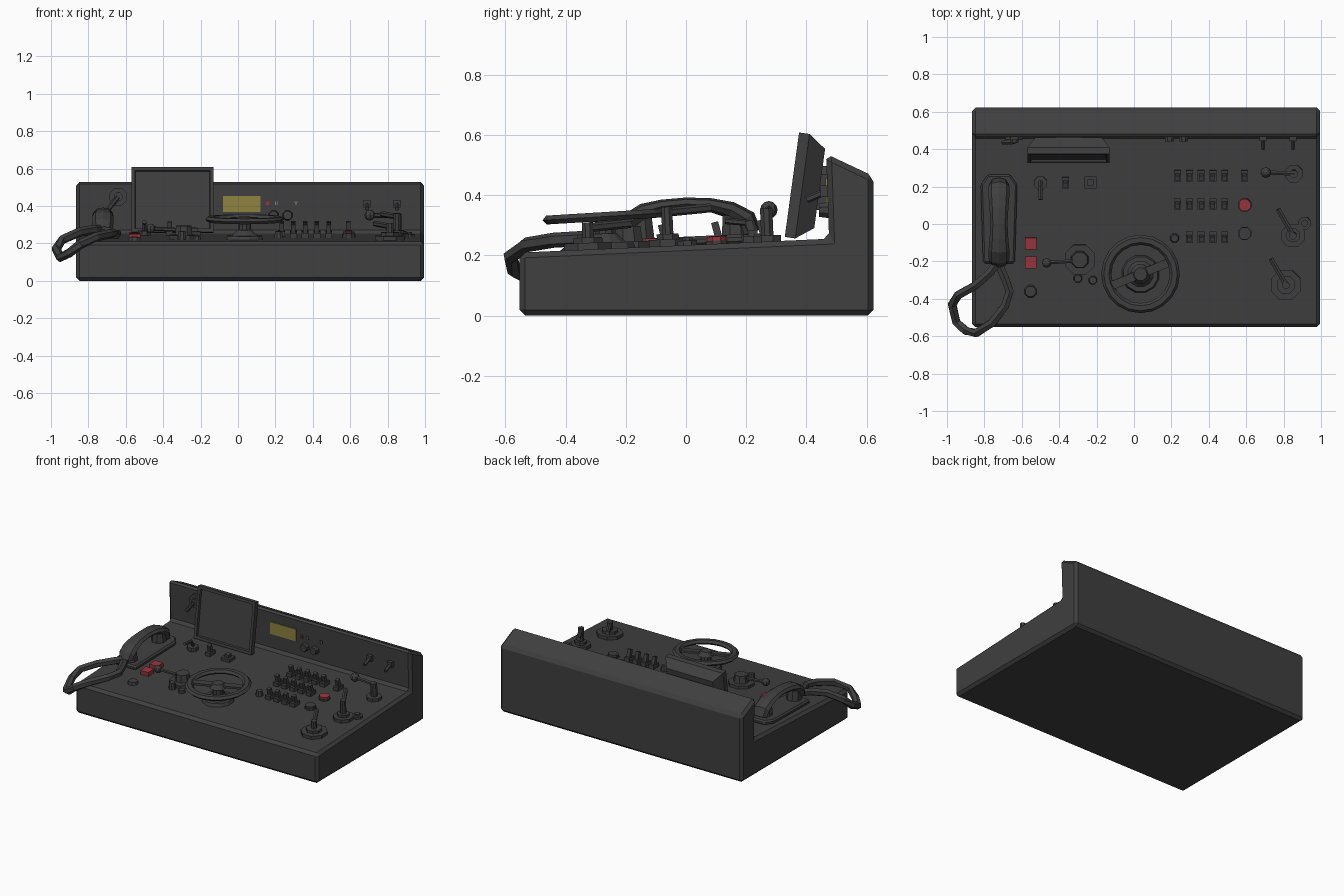
import bpy, bmesh, math
from mathutils import Vector, Matrix, Euler

if "Cube" in bpy.data.objects:
    bpy.data.objects.remove(bpy.data.objects["Cube"])


def material(name, rgb):
    m = bpy.data.materials.new(name)
    m.diffuse_color = (*rgb, 1)
    m.use_nodes = True
    m.node_tree.nodes["Principled BSDF"].inputs["Base Color"].default_value = m.diffuse_color
    return m


GRAY = material("dark gray", (0.050, 0.050, 0.050))
RED = material("button red", (0.31, 0.036, 0.045))
YELLOW = material("display yellow", (0.28, 0.23, 0.05))
PALE = material("pale gray", (0.30, 0.30, 0.30))
SLOPE = 0.0445
TILT = (math.atan(SLOPE), 0, 0)
FACE = (math.radians(90), 0, 0)      # axis pointing out of the back panel


def deck(x, y, h=0.0):
    return Vector((x, y, 0.234 + SLOPE * y + h))


def panel(x, z, out=0.0):
    return Vector((x, 0.475 - 0.036 * (z - 0.255) - out, z))


def finish(name, bm, mat, bevel=0, segments=1):
    bmesh.ops.recalc_face_normals(bm, faces=bm.faces)
    me = bpy.data.meshes.new(name)
    bm.to_mesh(me)
    bm.free()
    me.materials.append(mat)
    ob = bpy.data.objects.new(name, me)
    bpy.context.collection.objects.link(ob)
    if bevel:
        b = ob.modifiers.new("bevel", 'BEVEL')
        b.width, b.segments, b.limit_method = bevel, segments, 'ANGLE'
        b.angle_limit = math.radians(20)
    return ob


def place(loc, rot):
    return Matrix.Translation(loc) @ Euler(rot).to_matrix().to_4x4()


def box(name, loc, size, mat=GRAY, rot=TILT, bevel=0):
    bm = bmesh.new()
    bmesh.ops.create_cube(bm, size=1, matrix=place(loc, rot) @ Matrix.Diagonal((*size, 1)))
    return finish(name, bm, mat, bevel)


def cyl(name, loc, r, h, mat=GRAY, rot=TILT, r2=None, sides=8):
    """Cylinder or cone standing on loc."""
    bm = bmesh.new()
    m = place(loc, rot) @ Matrix.Translation((0, 0, h / 2)) @ Matrix.Rotation(math.pi / sides, 4, 'Z')
    bmesh.ops.create_cone(bm, cap_ends=True, segments=sides, radius1=r,
                          radius2=r if r2 is None else r2, depth=h, matrix=m)
    return finish(name, bm, mat)


def ball(name, loc, r):
    bm = bmesh.new()
    bmesh.ops.create_uvsphere(bm, u_segments=8, v_segments=6, radius=r, matrix=Matrix.Translation(loc))
    return finish(name, bm, GRAY)


def tube(name, pts, wide, tall=None, ref=(0, 0, 1), sides=8):
    """Sweep an oval along points; wide and tall are radii (number or list)."""
    pts = [Vector(p) for p in pts]
    n = len(pts)
    wide = wide if isinstance(wide, list) else [wide] * n
    tall = wide if tall is None else tall
    bm = bmesh.new()
    rings = []
    for i, p in enumerate(pts):
        t = (pts[min(i + 1, n - 1)] - pts[max(i - 1, 0)]).normalized()
        a = Vector(ref)
        a = (a - t * a.dot(t)).normalized()
        b = t.cross(a)
        rings.append([bm.verts.new(p + a * wide[i] * math.cos(k * math.tau / sides)
                                   + b * tall[i] * math.sin(k * math.tau / sides)) for k in range(sides)])
    for q, r in zip(rings, rings[1:]):
        for k in range(sides):
            j = (k + 1) % sides
            bm.faces.new((q[k], q[j], r[j], r[k]))
    bm.faces.new(rings[0])
    bm.faces.new(rings[-1])
    return finish(name, bm, GRAY)


# console body: side profile extruded across the width
bm = bmesh.new()
prof = [(-0.552, 0), (0.622, 0), (0.622, 0.463), (0.465, 0.537), (0.475, 0.255), (-0.552, 0.209)]
f = bm.faces.new([bm.verts.new((-0.865, y, z)) for y, z in prof])
ext = bmesh.ops.extrude_face_region(bm, geom=[f])
bmesh.ops.translate(bm, vec=(1.86, 0, 0), verts=[v for v in ext["geom"] if isinstance(v, bmesh.types.BMVert)])
finish("console_body", bm, GRAY, 0.018)

# tilted monitor with recessed screen and tapered back
bm = bmesh.new()
bmesh.ops.create_cube(bm, size=1, matrix=Matrix.Diagonal((0.44, 0.035, 0.35, 1)))
bm.faces.ensure_lookup_table()
bm.normal_update()
front = min(bm.faces, key=lambda q: q.calc_center_median().y)
back = max(bm.faces, key=lambda q: q.calc_center_median().y)
bmesh.ops.inset_individual(bm, faces=[front], thickness=0.026, depth=0)
bmesh.ops.inset_individual(bm, faces=[front], thickness=0.005, depth=-0.015)
bmesh.ops.inset_individual(bm, faces=[back], thickness=0.06, depth=0.058)
bmesh.ops.transform(bm, matrix=place((-0.35, 0.369, 0.432), (math.radians(-7.8), 0, 0)), verts=bm.verts)
finish("monitor", bm, GRAY)
box("monitor_mount", (-0.35, 0.455, 0.41), (0.14, 0.05, 0.12), rot=(0, 0, 0))

# steering wheel on a stepped pedestal
WX, WY = 0.035, -0.267
cyl("wheel_base", deck(WX, WY, -0.005), 0.105, 0.025, r2=0.095, sides=12)
cyl("wheel_pedestal", deck(WX, WY, 0.02), 0.07, 0.03, r2=0.04, sides=12)
cyl("wheel_column", deck(WX, WY, 0.05), 0.035, 0.06, sides=10)
bm = bmesh.new()
wheel_m = place(deck(WX, WY, 0.107), (math.radians(3.5), 0, 0))
N, M = 20, 6
ring = [[bm.verts.new(wheel_m @ Vector(((0.183 + 0.027 * math.cos(b)) * math.cos(a),
                                        (0.183 + 0.027 * math.cos(b)) * math.sin(a),
                                        0.017 * math.sin(b))))
         for b in (j * math.tau / M for j in range(M))] for a in (i * math.tau / N for i in range(N))]
for i in range(N):
    for j in range(M):
        i2, j2 = (i + 1) % N, (j + 1) % M
        bm.faces.new((ring[i][j], ring[i2][j], ring[i2][j2], ring[i][j2]))
finish("wheel_rim", bm, GRAY)
box("wheel_spokes", deck(WX, WY, 0.105), (0.34, 0.045, 0.014), rot=(math.radians(3.5), 0, math.radians(22)))
cyl("wheel_hub", deck(WX, WY, 0.09), 0.055, 0.03, r2=0.035, sides=10)

# telephone cradle, handset and looped cord
PX = -0.722
bm = bmesh.new()
cradle = [(-0.085, -0.21), (0.085, -0.21), (0.098, 0.21), (0.06, 0.265), (-0.06, 0.265), (-0.098, 0.21)]
f = bm.faces.new([bm.verts.new(deck(PX + x, y, -0.005)) for x, y in cradle])
ext = bmesh.ops.extrude_face_region(bm, geom=[f])
bmesh.ops.translate(bm, vec=(0, 0, 0.033), verts=[v for v in ext["geom"] if isinstance(v, bmesh.types.BMVert)])
finish("phone_cradle", bm, GRAY, 0.01)
path = [(0.215, 0.275), (0.2, 0.32), (0.15, 0.35), (0.08, 0.367), (0, 0.37),
        (-0.08, 0.362), (-0.14, 0.345), (-0.185, 0.31), (-0.2, 0.275)]
tube("phone_handset", [(PX, y, z) for y, z in path],
     [0.05, 0.057, 0.056, 0.05, 0.046, 0.05, 0.056, 0.057, 0.05],
     [0.035, 0.034, 0.028, 0.023, 0.022, 0.023, 0.028, 0.034, 0.035], ref=(1, 0, 0))
for name, y in (("earpiece", 0.165), ("mouthpiece", -0.15)):
    cyl(name, deck(PX, y, 0.02), 0.05, 0.085, r2=0.042)
cord = [(-0.72, -0.19, 0.275), (-0.77, -0.26, 0.275), (-0.85, -0.33, 0.26), (-0.94, -0.38, 0.22),
        (-0.972, -0.43, 0.17), (-0.95, -0.525, 0.125), (-0.9, -0.57, 0.15), (-0.845, -0.583, 0.195),
        (-0.76, -0.53, 0.235), (-0.69, -0.44, 0.25), (-0.665, -0.36, 0.255), (-0.69, -0.29, 0.26),
        (-0.73, -0.2, 0.27)]
tube("phone_cord", cord, 0.025, sides=6)


# toggle switches in rows on the deck
def toggle(x, y):
    box("toggle_base", deck(x, y, 0.012), (0.037, 0.06, 0.028))
    box("toggle_lever", deck(x, y - 0.005, 0.045), (0.024, 0.024, 0.055), rot=(math.radians(15), 0, 0))


for y, first in ((0.257, 0), (0.107, 0), (-0.07, 1)):
    for i in range(first, 5):
        toggle(0.233 + 0.063 * i, y)
toggle(0.59, 0.257)
toggle(-0.366, 0.22)
cyl("row_knob", deck(0.217, -0.075, -0.005), 0.026, 0.04, r2=0.02)

# push buttons
for y in (-0.104, -0.205):
    box("red_square_button", deck(-0.553, y, 0.012), (0.062, 0.062, 0.03), RED)
cyl("round_button", deck(-0.553, -0.36, -0.005), 0.037, 0.022, r2=0.03)
for y, m in ((0.102, RED), (-0.05, GRAY)):
    cyl("round_button_collar", deck(0.592, y, -0.005), 0.038, 0.015)
    cyl("round_button", deck(0.592, y, 0.01), 0.034, 0.014, m)
box("square_key_base", deck(-0.232, 0.222, 0.008), (0.065, 0.065, 0.024))
box("square_key", deck(-0.232, 0.222, 0.025), (0.032, 0.032, 0.03))

# left rear lever switch
cyl("lever_switch_base", deck(-0.5, 0.22, -0.005), 0.037, 0.03)
tube("lever_switch_arm", [deck(-0.5, 0.225, 0.02), deck(-0.5, 0.2, 0.065), deck(-0.5, 0.13, 0.075)], 0.011, sides=6)

# rotary control with a side lever and ball handle
cyl("rotary_base", deck(-0.29, -0.19, -0.005), 0.086, 0.025)
cyl("rotary_knob", deck(-0.29, -0.19, 0.02), 0.05, 0.05, r2=0.044)
tube("rotary_arm", [deck(-0.29, -0.195, 0.045), deck(-0.46, -0.207, 0.055)], 0.011, sides=6)
ball("rotary_ball", deck(-0.467, -0.208, 0.055), 0.026)
cyl("left_peg", deck(-0.3, -0.29, -0.005), 0.025, 0.05, r2=0.02)
cyl("right_peg", deck(-0.22, -0.3, -0.005), 0.025, 0.025, r2=0.02)

# right side levers
cyl("ball_lever_base", deck(0.855, 0.27, -0.005), 0.05, 0.025)
cyl("ball_lever_post", deck(0.855, 0.27, 0.02), 0.022, 0.09)
tube("ball_lever_arm", [deck(0.86, 0.27, 0.1), deck(0.71, 0.275, 0.105)], 0.013, sides=6)
ball("ball_lever_knob", deck(0.705, 0.275, 0.105), 0.029)
for name, x, y, r, h in (("rear_throttle", 0.85, -0.06, 0.066, 0.1), ("front_throttle", 0.812, -0.325, 0.086, 0.06)):
    cyl(name + "_base", deck(x, y, -0.005), r, 0.027)
    cyl(name + "_step", deck(x, y, 0.02), r * 0.6, 0.02)
    cyl(name + "_post", deck(x, y, 0.03), 0.02, h)
    tube(name + "_bar", [deck(x, y, h + 0.012), deck(x - 0.08, y + 0.14, h + 0.02)], 0.015, sides=6)
cyl("side_ring", deck(0.912, 0.005, -0.005), 0.035, 0.02)
cyl("side_ring_cap", deck(0.912, 0.005, 0.012), 0.019, 0.015)

# back panel: display plate, lamps, knobs and toggles
box("display_plate", panel(0.02, 0.412, 0.001), (0.2, 0.008, 0.085), YELLOW, (0.036, 0, 0))
box("red_lamp", panel(0.16, 0.415, 0.002), (0.018, 0.01, 0.018), RED, (0, 0, 0))
for x in (0.205, 0.31):
    box("indicator_socket", panel(x, 0.415, 0.001), (0.018, 0.008, 0.022), GRAY, (0, 0, 0))
    for s in (-1, 1):
        box("indicator_bar", panel(x + s * 0.005, 0.415, 0.004), (0.004, 0.008, 0.02), PALE, (0, 0, 0))
for x in (0.19, 0.265):
    cyl("panel_knob", panel(x, 0.35, -0.005), 0.029, 0.035, rot=FACE, r2=0.024)
for x in (0.69, 0.85):
    box("panel_toggle_base", panel(x, 0.412, 0.01), (0.036, 0.03, 0.038), rot=(0, 0, 0))
    tube("panel_toggle_lever", [panel(x, 0.41, 0.01), panel(x, 0.385, 0.07)], 0.012, sides=6)
cyl("panel_dial", panel(-0.64, 0.45, -0.005), 0.05, 0.025, rot=FACE)
cyl("panel_dial_cap", panel(-0.64, 0.45, 0.02), 0.025, 0.015, rot=FACE)
tube("panel_dial_lever", [panel(-0.64, 0.45, 0.03), panel(-0.7, 0.375, 0.035)], 0.013, sides=6)
